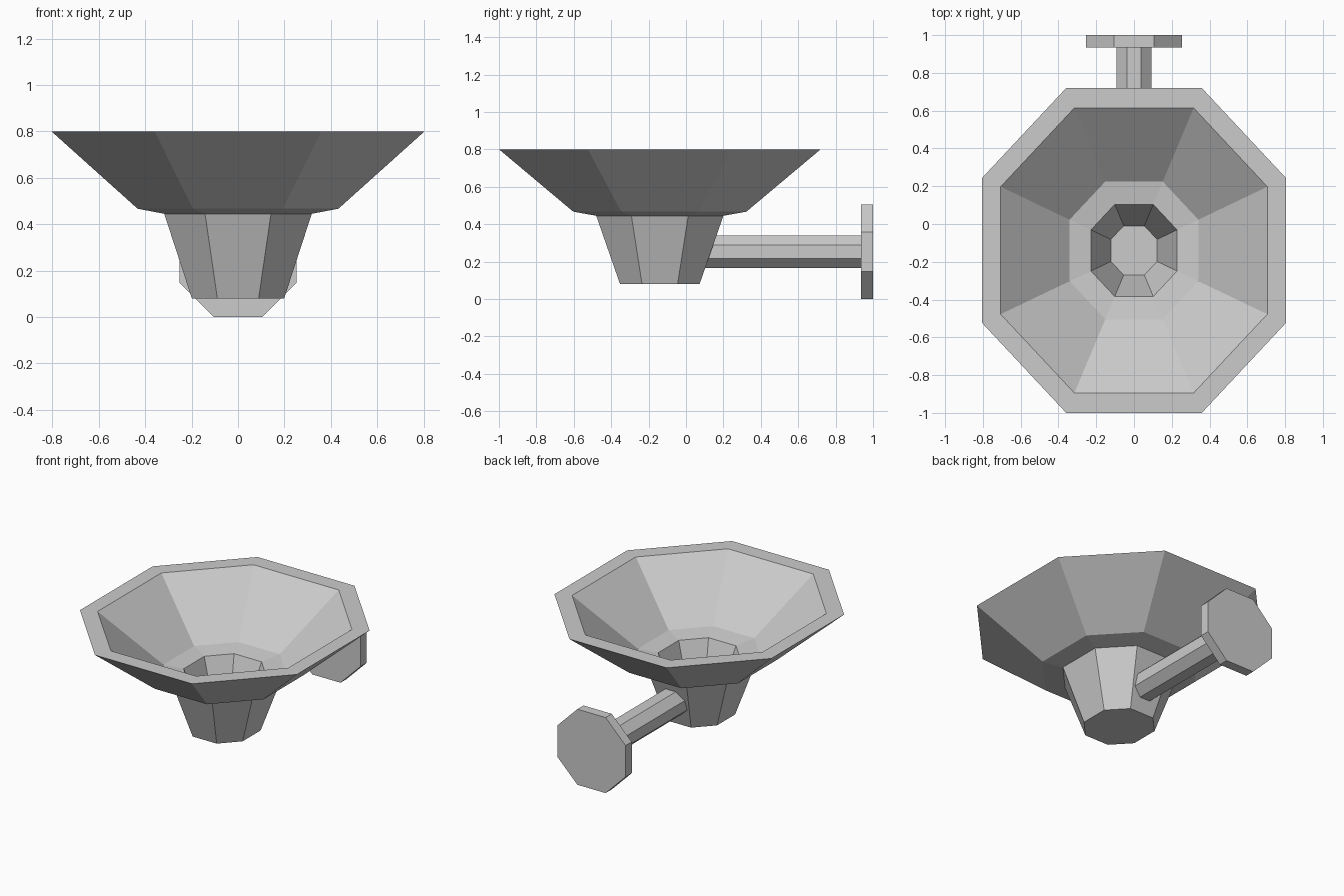
import bpy
import bmesh
from mathutils import Vector

if "Cube" in bpy.data.objects:
    bpy.data.objects.remove(bpy.data.objects["Cube"])

grey = bpy.data.materials.new("stone_grey")
grey.diffuse_color = (0.6, 0.6, 0.6, 1)
grey.use_nodes = True
grey.node_tree.nodes["Principled BSDF"].inputs["Base Color"].default_value = grey.diffuse_color


def octagon(a, b, k):
    """Corners of an octagon with half sizes a, b and side ratio k."""
    return [(a, -k * b), (a, k * b), (k * a, b), (-k * a, b),
            (-a, k * b), (-a, -k * b), (-k * a, -b), (k * a, -b)]


def loft(name, rings, place, aspect=1.0, k=0.414, cap_start=False, cap_end=False):
    """Skin octagonal rings given as (half width, distance along axis)."""
    bm = bmesh.new()
    loops = [[bm.verts.new(place(u, v, w)) for u, v in octagon(r, r * aspect, k)]
             for r, w in rings]
    for lo, hi in zip(loops, loops[1:]):
        for i in range(8):
            j = (i + 1) % 8
            bm.faces.new((lo[i], lo[j], hi[j], hi[i]))
    if cap_start:
        bm.faces.new(loops[0][::-1])
    if cap_end:
        bm.faces.new(loops[-1])
    mesh = bpy.data.meshes.new(name)
    bm.to_mesh(mesh)
    bm.free()
    mesh.materials.append(grey)
    obj = bpy.data.objects.new(name, mesh)
    bpy.context.collection.objects.link(obj)
    return obj


def upright(u, v, w):
    return Vector((u, v - 0.14, w))


def backward(u, v, w):
    return Vector((u, w, 0.253 - v))


# Basin: underside, flaring outside, flat rim, inside and sloping floor
basin = dict(place=upright, aspect=1.069, k=0.447)
loft("bowl", [(0.318, 0.445), (0.433, 0.467), (0.804, 0.80),
              (0.706, 0.80), (0.341, 0.475), (0.228, 0.457)], **basin)

# Tapered cup under the bowl and the drain well inside it
loft("drain_cup", [(0.199, 0.08), (0.318, 0.445)], cap_start=True, **basin)
loft("drain_well", [(0.228, 0.457), (0.122, 0.14)], cap_end=True, **basin)

# Horizontal wall pipe and flange
loft("wall_pipe", [(0.0925, 0.09), (0.0925, 0.935)], backward, aspect=0.946,
     cap_start=True, cap_end=True)
loft("wall_flange", [(0.253, 0.935), (0.253, 1.0)], backward,
     cap_start=True, cap_end=True)
